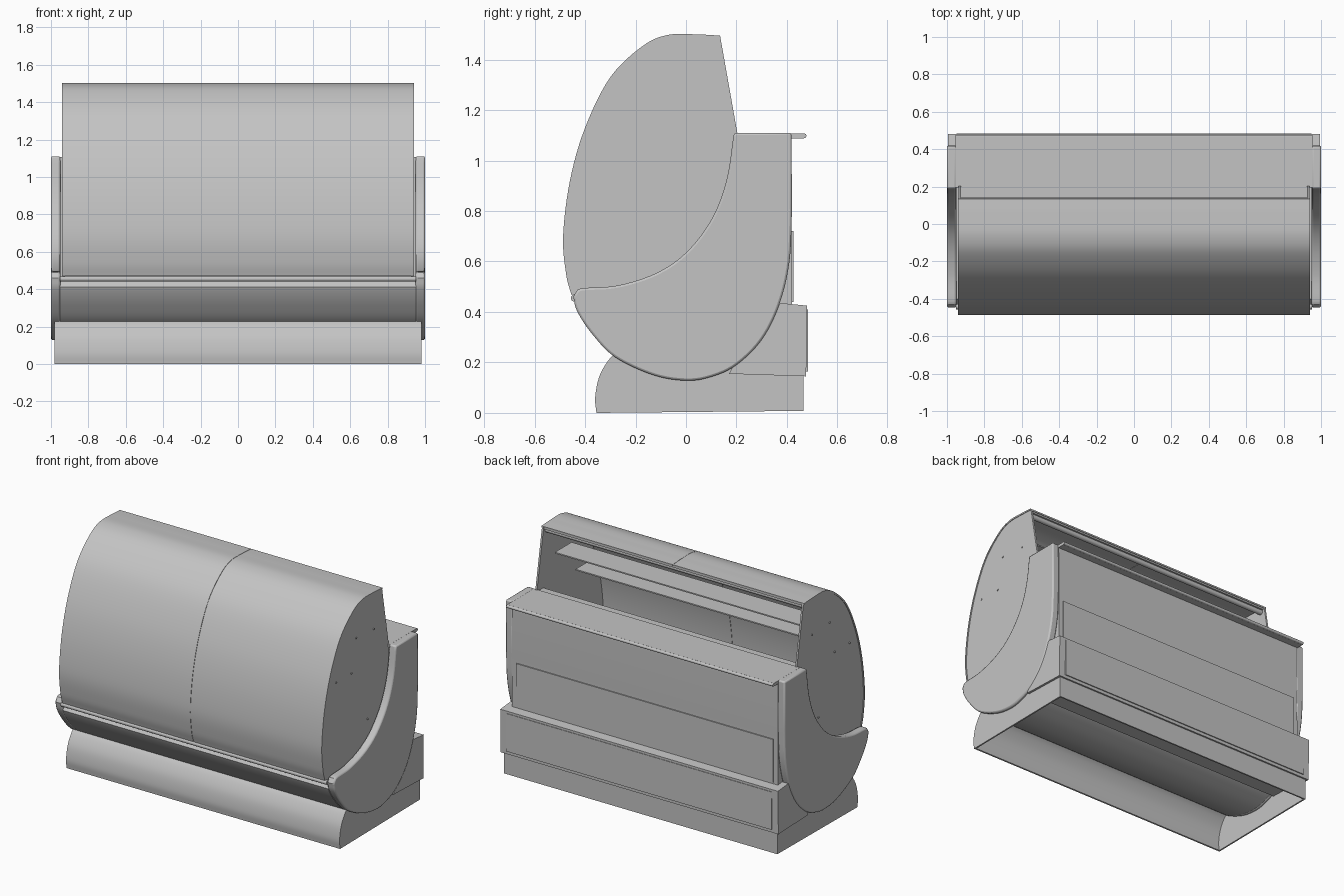
import bpy, bmesh, math
from mathutils import Vector

old = bpy.data.objects.get("Cube")
if old:
    bpy.data.objects.remove(old, do_unlink=True)

grey = bpy.data.materials.new("plain grey")
grey.use_nodes = True
COLOUR = (0.55, 0.55, 0.55, 1)
grey.diffuse_color = COLOUR
grey.node_tree.nodes["Principled BSDF"].inputs["Base Color"].default_value = COLOUR


def curve(points, steps=6):
    """Smooth (y, z) path through the points."""
    p = [Vector(q) for q in points]
    p = [p[0] * 2 - p[1]] + p + [p[-1] * 2 - p[-2]]
    out = []
    for a, b, c, d in zip(p, p[1:], p[2:], p[3:]):
        for i in range(steps):
            t = i / steps
            out.append(0.5 * (2 * b + (c - a) * t + (2 * a - 5 * b + 4 * c - d) * t ** 2
                              + (3 * b - a - 3 * c + d) * t ** 3))
    return out + [p[-2]]


def sheet(path, thick):
    """Closed profile of a sheet lying on the right-hand side of the path."""
    inner = []
    for i, q in enumerate(path):
        d = (path[min(i + 1, len(path) - 1)] - path[max(i - 1, 0)]).normalized()
        inner.append(q + Vector((d.y, -d.x)) * thick)
    return path + inner[::-1]


def extrude(name, profile, x0, x1, bevel=0):
    """Extrude a (y, z) profile along x."""
    bm = bmesh.new()
    face = bm.faces.new([bm.verts.new((x0, q[0], q[1])) for q in profile])
    new = bmesh.ops.extrude_face_region(bm, geom=[face])["geom"]
    bmesh.ops.translate(bm, vec=(x1 - x0, 0, 0),
                        verts=[v for v in new if isinstance(v, bmesh.types.BMVert)])
    bmesh.ops.recalc_face_normals(bm, faces=bm.faces)
    mesh = bpy.data.meshes.new(name)
    bm.to_mesh(mesh)
    bm.free()
    mesh.materials.append(grey)
    ob = bpy.data.objects.new(name, mesh)
    bpy.context.collection.objects.link(ob)
    bpy.ops.object.select_all(action="DESELECT")
    ob.select_set(True)
    bpy.context.view_layer.objects.active = ob
    bpy.ops.object.shade_smooth_by_angle(angle=math.radians(30))
    if bevel:
        mod = ob.modifiers.new("rounded edge", "BEVEL")
        mod.width, mod.segments, mod.angle_limit = bevel, 2, math.radians(50)
    return ob


def box(name, x0, x1, y0, y1, z0, z1):
    return extrude(name, [(y0, z0), (y1, z0), (y1, z1), (y0, z1)], x0, x1)


def disc(y, z, r, n=16):
    return [(y + r * math.cos(math.tau * i / n), z + r * math.sin(math.tau * i / n)) for i in range(n)]


# Shared outlines
belly = curve([(0.42, 0.8), (0.41, 0.6), (0.37, 0.43), (0.3, 0.29), (0.2, 0.19), (0.1, 0.143),
               (0, 0.128), (-0.13, 0.15), (-0.28, 0.22), (-0.37, 0.31), (-0.43, 0.4), (-0.447, 0.46)])
scoop = curve([(-0.43, 0.488), (-0.4, 0.495), (-0.27, 0.505), (-0.12, 0.553), (0, 0.635),
               (0.1, 0.765), (0.16, 0.92), (0.19, 1.11)])
glass = curve([(0.135, 1.495), (0.04, 1.5), (-0.07, 1.498), (-0.17, 1.455), (-0.3, 1.33), (-0.4, 1.13),
               (-0.46, 0.92), (-0.487, 0.7), (-0.475, 0.55), (-0.455, 0.47)])
toe = curve([(-0.355, 0), (-0.36, 0.06), (-0.345, 0.14), (-0.31, 0.205), (-0.27, 0.245)])

# Mirrored ends: side panel, side glass with fixings, base end plate
for side, s in (("left", 1), ("right", -1)):
    extrude(side + "_end_panel", [(0.418, 1.11)] + belly + scoop, s * 0.95, s, 0.012)
    extrude(side + "_side_glass", glass + [(-0.4, 0.46), (0.205, 0.46), (0.205, 1.1)], s * 0.925, s * 0.937)
    extrude(side + "_base_end", toe + [(0.2, 0.2), (0.21, 0.155), (0.465, 0.145), (0.465, 0.008)],
            s * 0.97, s * 0.98)
    for y, z in ((0.05, 1.26), (-0.13, 1.27), (-0.18, 1.06), (-0.335, 1.06), (-0.015, 0.7)):
        extrude(side + "_glass_fixing", disc(y, z, 0.006, 8), s * 0.936, s * 0.942)

# Curved front glass in two halves
canopy = sheet(glass, -0.01)
extrude("front_glass_right", canopy, -0.941, -0.001)
extrude("front_glass_left", canopy, 0.001, 0.941)

# Insulated tub with rear wall, following the belly of the end panels
extrude("tub", [(0.418, 1.09)] + [q for q in belly if q.y > 0.75] + [(0.42, 0.43)]
        + [q for q in belly if q.y < 0.42] + [(-0.4, 0.46), (0.2, 0.46), (0.2, 1.09)], -0.952, 0.952)
extrude("front_rail", disc(-0.442, 0.455, 0.014), -0.952, 0.952)

# Rear counter, sill and access panel
box("rear_counter", -0.955, 0.955, 0.195, 0.465, 1.088, 1.108)
extrude("counter_nosing", disc(0.467, 1.098, 0.01), -0.955, 0.955)
box("door_sill", -0.925, 0.925, 0.14, 0.205, 1.085, 1.1)
box("rear_access_panel", -0.92, 0.92, 0.419, 0.426, 0.44, 0.72)

# Canopy interior: top rail and two shelves
extrude("top_rail", disc(0.105, 1.465, 0.017), -0.926, 0.926)
box("rail_backing", -0.926, 0.926, 0.09, 0.13, 1.475, 1.49)
box("upper_shelf", -0.89, 0.89, -0.1, 0.07, 1.305, 1.313)
box("lower_shelf", -0.89, 0.89, -0.3, -0.14, 1.115, 1.123)

# Hollow base with open underside
extrude("base_front", sheet(toe, 0.01), -0.98, 0.98)
box("base_back", -0.98, 0.98, 0.455, 0.465, 0.008, 0.15)

# Rear machine housing, fitted round the belly
wrap = [q for q in belly if q.x > 0.17 and q.y < 0.435]
extrude("rear_housing", wrap + [(0.17, 0.155), (0.476, 0.145), (0.48, 0.425), (0.375, 0.435)], -0.995, 0.995)
box("housing_cover", -0.95, 0.95, 0.476, 0.483, 0.165, 0.41)
